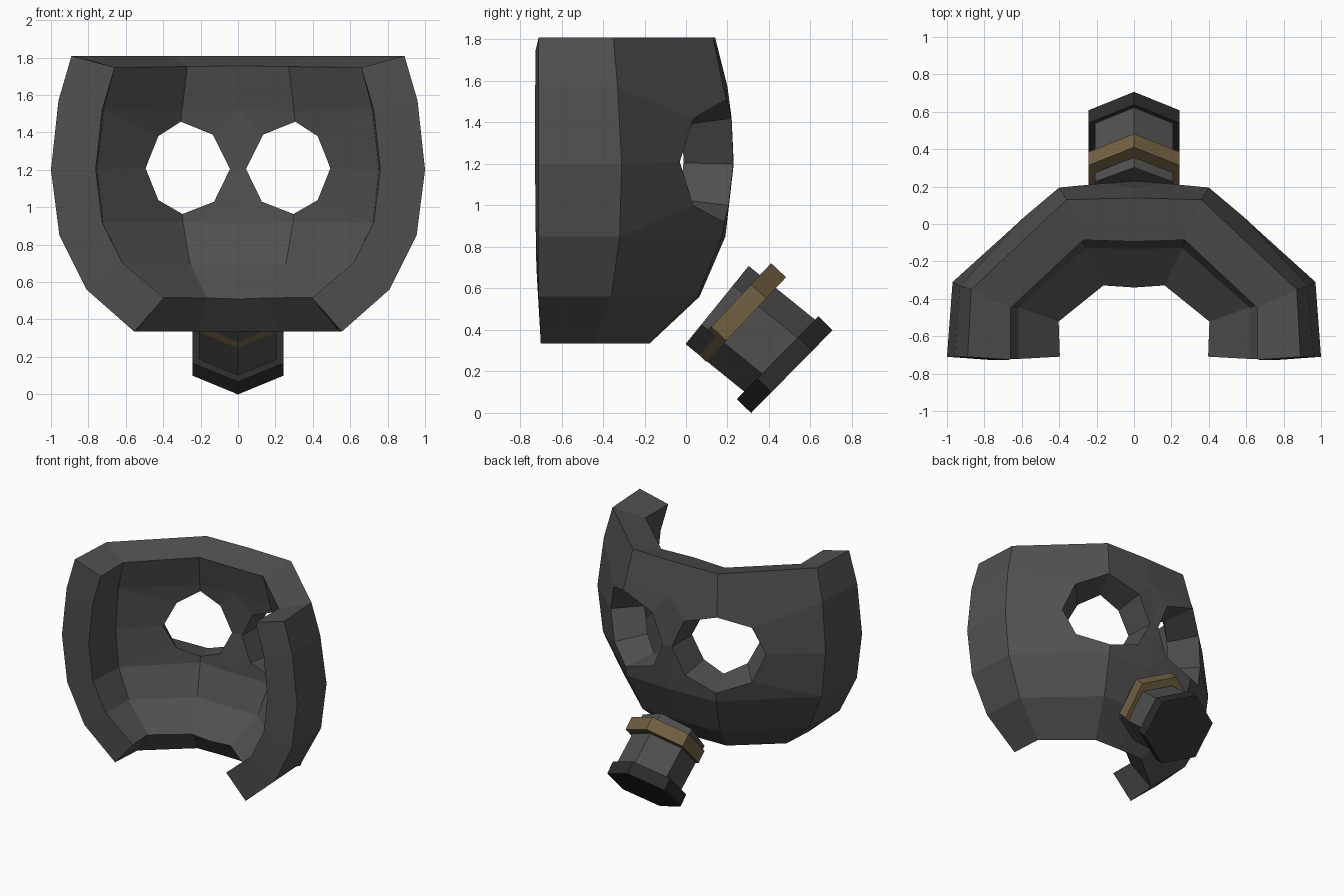
import bpy, math
from mathutils import Vector

if "Cube" in bpy.data.objects:
    bpy.data.objects.remove(bpy.data.objects["Cube"])


def material(name, rgb):
    m = bpy.data.materials.new(name)
    m.diffuse_color = (*rgb, 1)
    m.use_nodes = True
    m.node_tree.nodes["Principled BSDF"].inputs["Base Color"].default_value = m.diffuse_color
    return m


dark = material("dark_rubber", (0.08, 0.08, 0.08))
black = material("black_rubber", (0.025, 0.025, 0.025))
tan = material("tan_band", (0.17, 0.12, 0.055))


def add_object(name, verts, faces, mat):
    mesh = bpy.data.meshes.new(name)
    mesh.from_pydata(verts, [], faces)
    mesh.materials.append(mat)
    ob = bpy.data.objects.new(name, mesh)
    bpy.context.collection.objects.link(ob)
    return ob


# Mask shell: outer skin of one half, rows from top to bottom.
# Each row: z, then (x, y) at back edge, side, front corner, centre line
rows = [
    (1.81, (0.89, -0.71), (0.87, -0.35), (0.36, 0.13), (0, 0.14)),
    (1.57, (0.96, -0.71), (0.93, -0.33), (0.39, 0.18), (0, 0.20)),
    (1.20, (1.00, -0.71), (0.97, -0.31), (0.40, 0.20), (0, 0.23)),
    (0.85, (0.955, -0.71), (0.93, -0.32), (0.38, 0.175), (0, 0.19)),
    (0.56, (0.81, -0.71), (0.79, -0.36), (0.33, 0.055), (0, 0.065)),
    (0.335, (0.555, -0.70), (0.54, -0.45), (0.22, -0.18), (0, -0.175)),
]
verts = [(x, y, row[0]) for row in rows for x, y in row[1:]]


def vid(r, c):
    return r * 4 + c


# leave out the 2 x 2 block of faces around the eye
faces = [(vid(r, c), vid(r + 1, c), vid(r + 1, c + 1), vid(r, c + 1))
         for r in range(5) for c in range(3)
         if not (r in (1, 2) and c in (1, 2))]

# Octagonal eye opening, joined to the block's border by a ring of quads
eye = [(0.40, 0.195, 1.51), (0.59, 0.035, 1.42), (0.66, -0.03, 1.21), (0.585, 0.035, 1.0),
       (0.385, 0.185, 0.92), (0.135, 0.205, 1.0), (0.04, 0.228, 1.2), (0.135, 0.22, 1.42)]
border = [vid(1, 2), vid(1, 1), vid(2, 1), vid(3, 1),
          vid(3, 2), vid(3, 3), vid(2, 3), vid(1, 3)]
start = len(verts)
verts += eye
for i in range(8):
    j = (i + 1) % 8
    faces.append((border[i], border[j], start + j, start + i))

# drop the grid vertex in the middle of the eye
gone = vid(2, 2)
verts.pop(gone)
faces = [tuple(v - (v > gone) for v in f) for f in faces]

shell = add_object("mask_shell", verts, faces, dark)
mirror = shell.modifiers.new("mirror", 'MIRROR')
mirror.use_clip = True
solid = shell.modifiers.new("thickness", 'SOLIDIFY')
solid.thickness = 0.24
solid.offset = -1


def hex_prism(name, a, b, radius, mat):
    """Six-sided prism between two (y, z) points, corners on the x = 0 plane."""
    a, b = Vector((0, *a)), Vector((0, *b))
    axis = (b - a).normalized()
    side = Vector((1, 0, 0))
    up = side.cross(axis)
    pts = []
    for centre in (a, b):
        for i in range(6):
            t = i * math.pi / 3
            pts.append(centre + radius * (math.cos(t) * up + math.sin(t) * side))
    quads = [((i + 1) % 6, i, 6 + i, 6 + (i + 1) % 6) for i in range(6)]
    ob = add_object(name, pts, quads + [tuple(range(6)), tuple(range(11, 5, -1))], mat)
    # make the winding point outward whatever the axis
    import bmesh
    bm = bmesh.new()
    bm.from_mesh(ob.data)
    bmesh.ops.recalc_face_normals(bm, faces=bm.faces)
    bm.to_mesh(ob.data)
    bm.free()
    return ob


# Filter canister: body, tan clamp band, dark end cap
hex_prism("filter_body", (0.15, 0.52), (0.475, 0.257), 0.242, dark)
hex_prism("filter_band", (0.218, 0.518), (0.29, 0.45), 0.28, tan)
hex_prism("filter_cap", (0.442, 0.266), (0.51, 0.199), 0.28, black)
